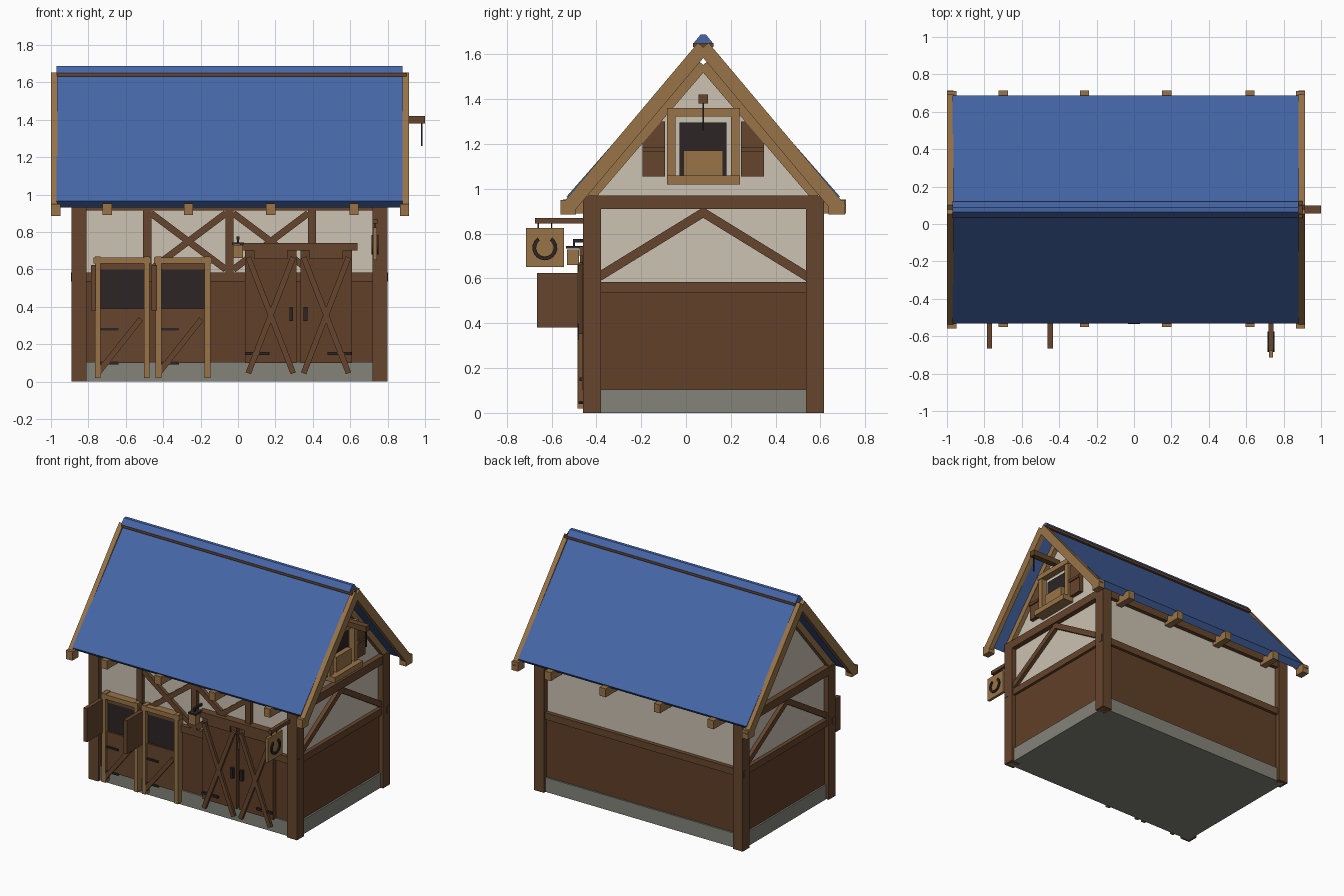
import bpy, bmesh, math
from mathutils import Vector

if "Cube" in bpy.data.objects:
    bpy.data.objects.remove(bpy.data.objects["Cube"])


def material(name, rgb):
    m = bpy.data.materials.new(name)
    m.diffuse_color = (*rgb, 1)
    m.use_nodes = True
    m.node_tree.nodes["Principled BSDF"].inputs["Base Color"].default_value = m.diffuse_color
    return m


BLUE = material("blue roof", (0.061, 0.133, 0.392))
BROWN = material("dark timber", (0.133, 0.061, 0.026))
PLANK = material("plank brown", (0.117, 0.050, 0.021))
TAN = material("light timber", (0.314, 0.174, 0.065))
PLASTER = material("plaster", (0.597, 0.539, 0.445))
DARK = material("dark iron", (0.026, 0.018, 0.018))
STONE = material("stone", (0.231, 0.231, 0.195))

RY = 0.077               # ridge position in y
YF, YB = -0.46, 0.615    # outer faces of the frame, front and back
XL, XR = -0.89, 0.80     # outer faces of the frame, left and right


def prism(name, pts, vec, mat):
    """Extrude a closed 3D polygon along vec."""
    bm = bmesh.new()
    f = bm.faces.new([bm.verts.new(p) for p in pts])
    ext = bmesh.ops.extrude_face_region(bm, geom=[f])["geom"]
    bmesh.ops.translate(bm, vec=vec, verts=[v for v in ext if isinstance(v, bmesh.types.BMVert)])
    bmesh.ops.recalc_face_normals(bm, faces=bm.faces)
    me = bpy.data.meshes.new(name)
    bm.to_mesh(me)
    bm.free()
    me.materials.append(mat)
    ob = bpy.data.objects.new(name, me)
    bpy.context.collection.objects.link(ob)
    return ob


def box(name, x0, x1, y0, y1, z0, z1, mat):
    return prism(name, [(x0, y0, z0), (x1, y0, z0), (x1, y1, z0), (x0, y1, z0)], (0, 0, z1 - z0), mat)


def beam(name, axis, a0, a1, p, q, width, mat):
    """Straight beam from p to q in the plane across axis, from depth a0 to a1."""
    p, q = Vector(p), Vector(q)
    d = (q - p).normalized()
    n = Vector((-d.y, d.x)) * width / 2
    put = (lambda v: (a0, v.x, v.y)) if axis == "x" else (lambda v: (v.x, a0, v.y))
    vec = (a1 - a0, 0, 0) if axis == "x" else (0, a1 - a0, 0)
    return prism(name, [put(v) for v in (p + n, q + n, q - n, p - n)], vec, mat)


# Body: stone base, plank walls, plaster upper walls with gables
box("stone_base", XL + .02, XR - .02, YF + .02, YB - .02, 0, 0.105, STONE)
box("plank_walls", XL + .032, XR - .032, YF + .032, YB - .032, 0.10, 0.56, PLANK)
gable = [(YF + .04, .56), (YB - .04, .56), (YB - .04, .975), (RY, 1.535), (YF + .04, .975)]
prism("plaster_walls", [(XL + .04, y, z) for y, z in gable], (XR - XL - .08, 0, 0), PLASTER)

# Corner posts
for x in (XL, XR - .08):
    for y in (YF, YB - .08):
        box("corner_post", x, x + .08, y, y + .08, 0, 0.97, BROWN)

# Rails along the long walls
for y in (YF + .01, YB - .04):
    box("middle_rail", XL - .003, XR + .003, y, y + .03, 0.535, 0.585, BROWN)
    box("wall_plate", XL + .04, XR - .04, y, y + .03, 0.915, 0.97, BROWN)

# End walls: rails, braces and gable rafters
for x in (XL + .012, XR - .042):
    box("end_rail", x, x + .03, YF + .04, YB - .04, 0.535, 0.585, BROWN)
    box("tie_beam", x - .01, x + .04, YF + .04, YB - .04, 0.91, 0.97, BROWN)
    for s in (-1, 1):
        beam("end_brace", "x", x, x + .03, (RY + s * .47, .605), (RY - s * .01, .90), .04, BROWN)
        beam("gable_rafter", "x", x - .005, x + .035, (RY + s * .505, .965), (RY, 1.553), .045, TAN)

# Roof slabs, barge boards and ridge
for s in (-1, 1):
    slab = [(.61, .965), (0, 1.662), (0, 1.586), (.572, .932)]
    prism("roof_slab", [(-.97, RY + s * y, z) for y, z in slab], (1.85, 0, 0), BLUE)
    for x in (-1.0, .88):
        beam("barge_board", "x", x, x + .035, (RY + s * .612, .905), (RY, 1.632), .062, TAN)
box("ridge_board", -.968, .90, RY - .045, RY + .045, 1.632, 1.65, BROWN)
cap = [(-.045, 1.648), (-.012, 1.688), (.012, 1.688), (.045, 1.648)]
prism("ridge_cap", [(-.97, RY + y, z) for y, z in cap], (1.85, 0, 0), BLUE)

# Joist tails under the eaves, and end tails beside the barge boards
for x in (-.70, -.265, .175, .62):
    for y0, y1 in ((-.55, -.38), (.53, .715)):
        box("joist_tail", x - .025, x + .025, y0, y1, .89, .952, TAN)
for x in (-1.0, .865):
    for y0, y1 in ((-.56, -.49), (.635, .71)):
        box("eave_end_block", x, x + .05, y0, y1, .885, .95, TAN)

# Front studs and crossed braces
for x in (-.485, -.045, .395):
    box("front_stud", x - .022, x + .022, YF + .01, YF + .045, .58, .92, BROWN)
for x0, x1 in ((-.465, -.065), (-.025, .375)):
    for za, zb in ((.60, .90), (.90, .60)):
        beam("cross_brace", "y", YF + .015, YF + .045, (x0, za), (x1, zb), .036, BROWN)

# Two stable doors with open upper leaves
for x in (-.765, -.44):
    for px in (x, x + .262):
        box("stable_door_post", px, px + .03, -.485, -.425, .02, .67, TAN)
    box("stable_door_lintel", x - .008, x + .30, -.483, -.425, .632, .665, TAN)
    box("stable_door_header", x + .03, x + .262, -.462, -.42, .60, .632, BROWN)
    box("stable_opening", x + .03, x + .262, -.456, -.42, .39, .602, DARK)
    box("stable_lower_door", x + .03, x + .262, -.468, -.42, .10, .39, BROWN)
    beam("stable_door_brace", "y", -.482, -.465, (x + .015, .045), (x + .245, .335), .03, BROWN)
    box("stable_upper_leaf", x - .022, x + .007, -.665, -.48, .38, .625, BROWN)
    for z in (.10, .28):
        box("door_hinge", x + .03, x + .125, -.476, -.465, z - .007, z + .007, DARK)

# Double barn door with crossed braces, handles, hinges and a top board
for s in (-1, 1):
    cx = .323 + s * .148
    box("barn_door_leaf", cx - .138, cx + .138, -.462, -.42, .10, .705, PLANK)
    for t in (-1, 1):
        beam("barn_door_brace", "y", -.48, -.46, (cx + t * .12, .045), (cx - t * .12, .665), .03, BROWN)
    box("barn_door_top_rail", cx - .09, cx + .09, -.472, -.46, .655, .70, BROWN)
    hx = .323 + s * .038
    box("door_handle", hx - .01, hx + .01, -.485, -.46, .325, .40, DARK)
    ex = .323 + s * .22
    box("barn_door_hinge", ex - .065, ex + .065, -.476, -.46, .142, .158, DARK)
box("barn_door_track", .01, .64, -.475, -.42, .70, .742, BROWN)

# Hanging lamp beside the barn door
box("lamp_body", -.028, .028, -.53, -.478, .66, .73, TAN)
box("lamp_cap", -.032, .032, -.535, -.455, .733, .745, DARK)
box("lamp_bracket", -.007, .007, -.505, -.42, .76, .775, DARK)
box("lamp_hanger", -.005, .005, -.505, -.495, .745, .765, DARK)

# Hanging sign with a horseshoe on both faces
box("sign_arm", .718, .745, -.675, YF + .01, .845, .87, BROWN)
box("sign_board", .722, .742, -.715, -.545, .65, .825, TAN)
for y in (-.66, -.60):
    box("sign_chain", .729, .735, y - .003, y + .003, .82, .85, DARK)
arc = [math.radians(125 + 290 * i / 14) for i in range(15)]
shoe = [(r * math.cos(a), r * math.sin(a)) for r, seq in ((.056, arc), (.039, arc[::-1])) for a in seq]
prism("horseshoe", [(.713, -.63 + y, .737 + z) for y, z in shoe], (.038, 0, 0), DARK)

# Hayloft window: opening, frame, sill, bale and shutters
WX = XR - .04
box("loft_opening", WX - .01, WX + .008, -.03, .18, 1.06, 1.295, DARK)
for y in (-.085, .20):
    box("loft_frame_side", WX - .01, WX + .045, y, y + .038, 1.05, 1.33, TAN)
box("loft_frame_top", WX - .01, WX + .05, -.085, .24, 1.322, 1.36, TAN)
box("loft_sill", WX - .01, WX + .085, -.085, .24, 1.02, 1.06, TAN)
box("hay_bale", WX, WX + .045, -.012, .165, 1.06, 1.17, TAN)
for y in (-.195, .245):
    box("loft_shutter", WX - .01, WX + .03, y, y + .102, 1.055, 1.30, BROWN)
    box("shutter_batten", WX, WX + .04, y, y + .102, 1.165, 1.185, BROWN)

# Hoist beam and rope
box("hoist_beam", WX - .02, 1.0, RY - .022, RY + .022, 1.38, 1.42, BROWN)
box("hoist_rope", .979, .987, RY - .004, RY + .004, 1.26, 1.385, DARK)
